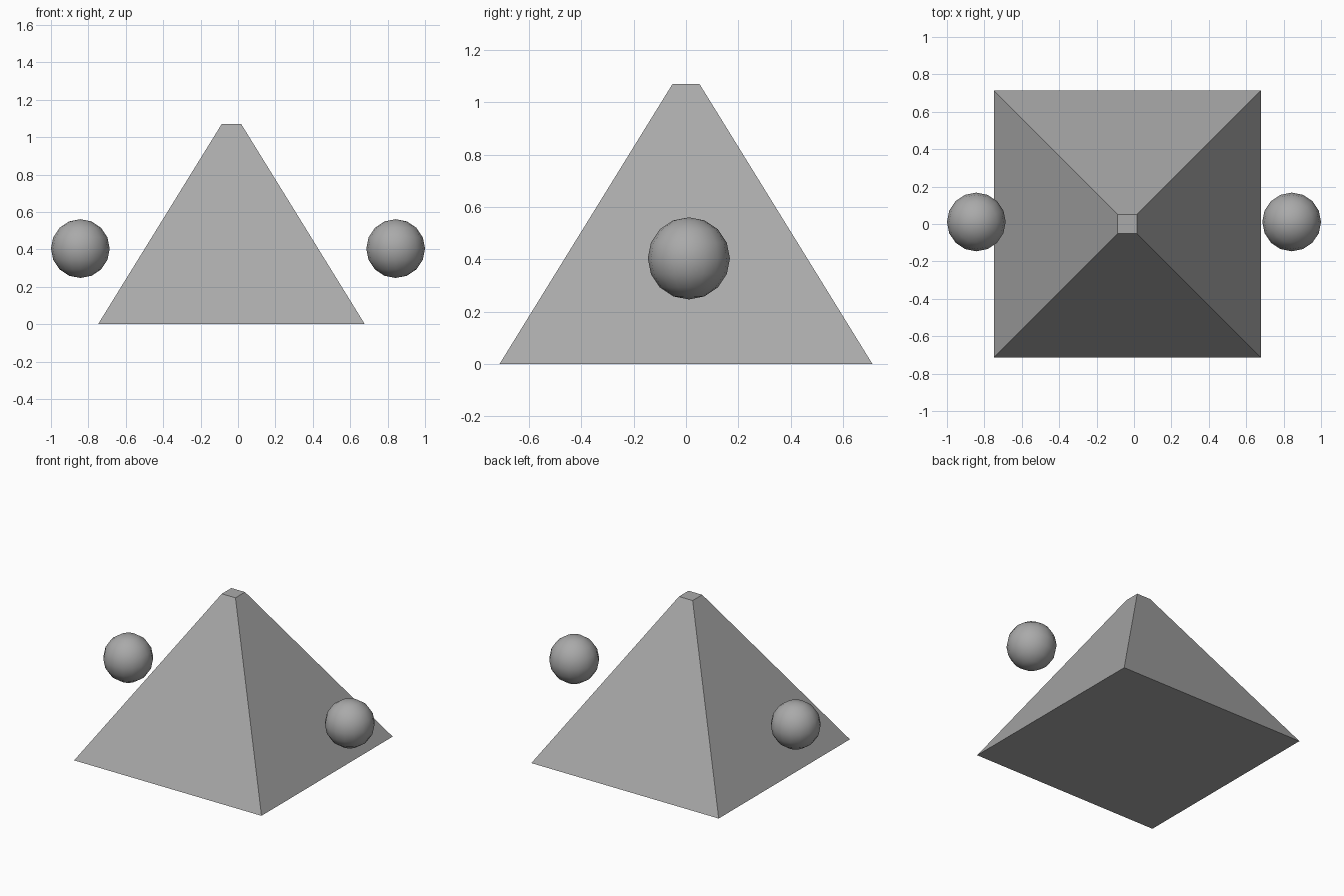
import bpy

cube = bpy.data.objects.get("Cube")
if cube:
    bpy.data.objects.remove(cube, do_unlink=True)

# Single plain grey
GREY = (0.4, 0.4, 0.4, 1.0)
grey = bpy.data.materials.new("plain grey")
grey.use_nodes = True
grey.diffuse_color = GREY
grey.node_tree.nodes["Principled BSDF"].inputs["Base Color"].default_value = GREY

# Truncated square pyramid, set slightly off to the right
HEIGHT, BASE, TOP = 1.07, 0.713, 0.052
bpy.ops.mesh.primitive_cube_add(size=2, location=(-0.035, 0, 0))
pyramid = bpy.context.object
pyramid.name = "pyramid_body"
for v in pyramid.data.vertices:
    half = TOP if v.co.z > 0 else BASE
    v.co = (v.co.x * half, v.co.y * half, HEIGHT if v.co.z > 0 else 0)
pyramid.data.materials.append(grey)

# Floating balls on both sides
for side, name in ((1, "left_ball"), (-1, "right_ball")):
    bpy.ops.mesh.primitive_uv_sphere_add(
        segments=16, ring_count=8, radius=0.157,
        location=(side * 0.843, 0.011, 0.404))
    ball = bpy.context.object
    ball.name = name
    bpy.ops.object.shade_smooth()
    ball.data.materials.append(grey)
